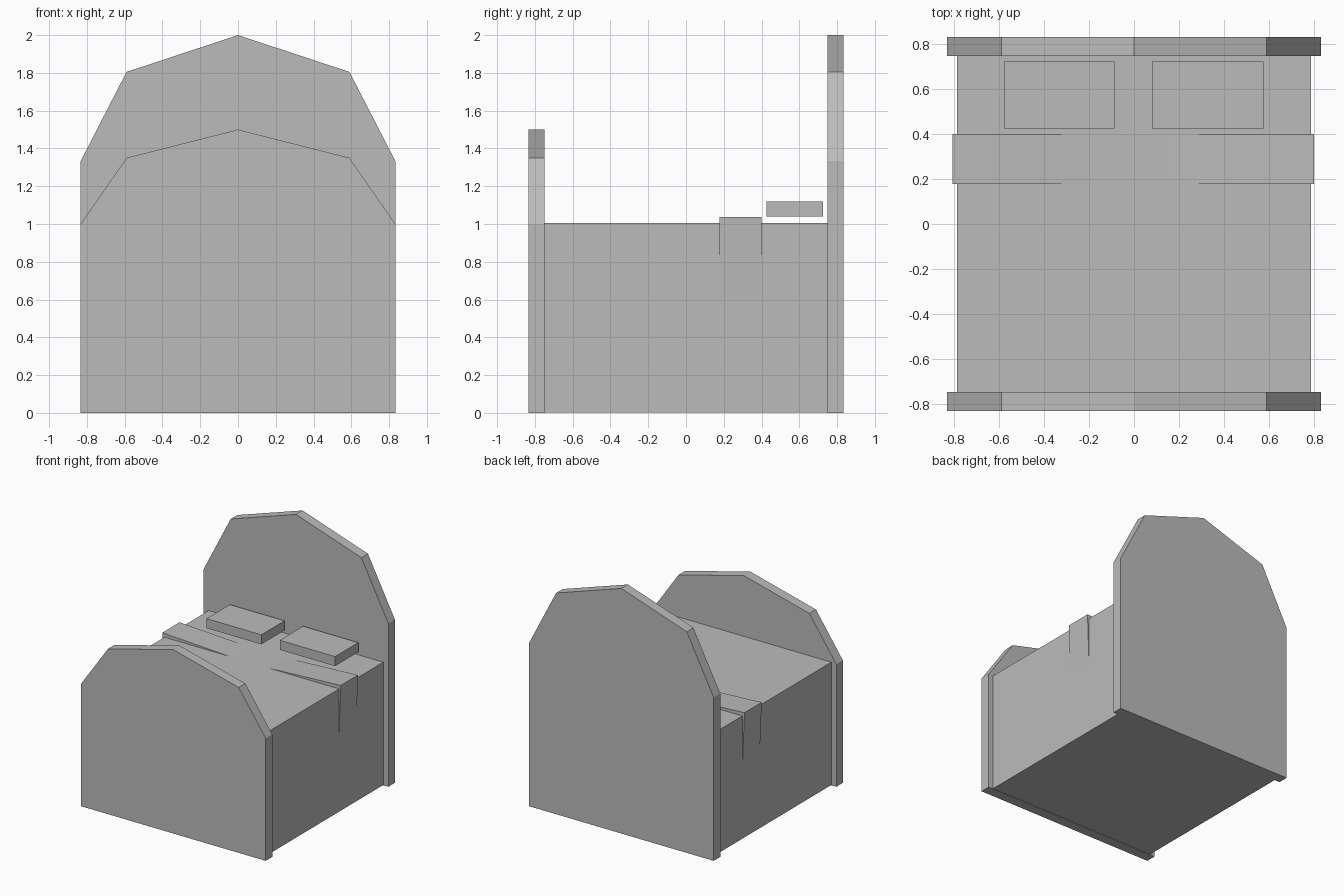
import bpy

cube = bpy.data.objects.get("Cube")
if cube:
    bpy.data.objects.remove(cube, do_unlink=True)

grey = bpy.data.materials.new("plain grey")
grey.use_nodes = True
grey.diffuse_color = (0.5, 0.5, 0.5, 1)
grey.node_tree.nodes["Principled BSDF"].inputs["Base Color"].default_value = (0.5, 0.5, 0.5, 1)


def prism(name, outline, y0, y1):
    """Extrude a counter-clockwise x-z outline (seen from the front) along y."""
    n = len(outline)
    verts = [(x, y, z) for y in (y0, y1) for x, z in outline]
    faces = [tuple(range(n)), tuple(reversed(range(n, 2 * n)))]
    for i in range(n):
        j = (i + 1) % n
        faces.append((i, i + n, j + n, j))
    mesh = bpy.data.meshes.new(name)
    mesh.from_pydata(verts, [], faces)
    mesh.materials.append(grey)
    obj = bpy.data.objects.new(name, mesh)
    bpy.context.collection.objects.link(obj)
    return obj


def box(name, x0, x1, y0, y1, z0, z1):
    return prism(name, [(x0, z0), (x1, z0), (x1, z1), (x0, z1)], y0, y1)


def board(name, y0, y1, side, shoulder, peak):
    half = [(0.833, 0), (0.833, side), (0.59, shoulder)]
    mirrored = [(-x, z) for x, z in reversed(half)]
    return prism(name, half + [(0, peak)] + mirrored, y0, y1)


# End boards with faceted arched tops
board("headboard", 0.748, 0.833, 1.333, 1.805, 2.0)
board("footboard", -0.833, -0.748, 1.0, 1.35, 1.5)

# Solid bed body
box("mattress", -0.788, 0.788, -0.749, 0.749, 0.003, 1.005)

# Blanket band, raised at the edges and sinking into the body
prism("blanket_band",
      [(-0.77, 0.1), (0.77, 0.1), (0.803, 1.037), (0.05, 1.0),
       (-0.1, 1.0), (-0.808, 1.037)], 0.178, 0.4)

# Pair of pillows
box("right_pillow", -0.58, -0.087, 0.425, 0.725, 1.04, 1.118)
box("left_pillow", 0.08, 0.578, 0.425, 0.725, 1.04, 1.118)
